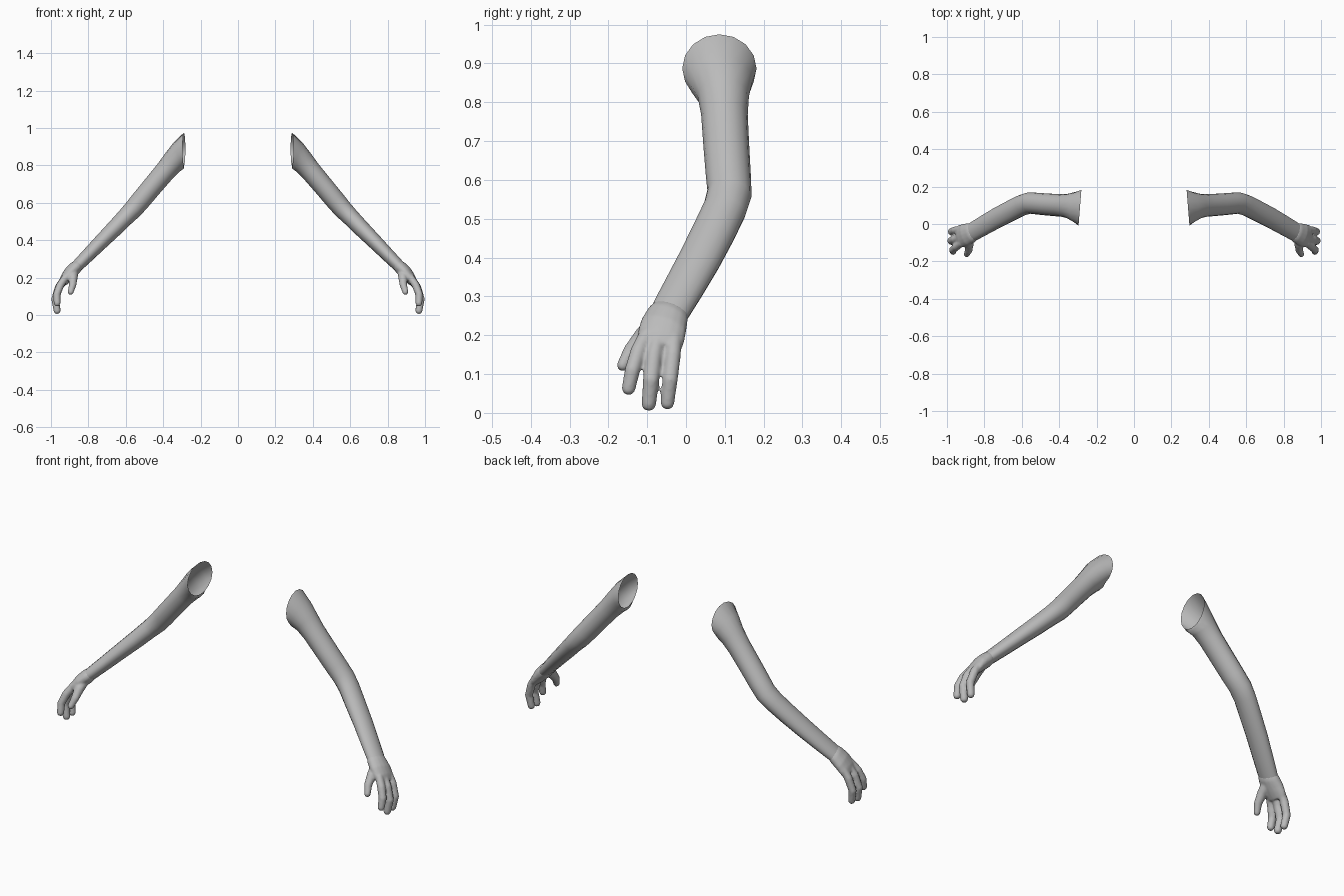
import bpy, bmesh, math
from mathutils import Vector

if "Cube" in bpy.data.objects:
    bpy.data.objects.remove(bpy.data.objects["Cube"])

skin = bpy.data.materials.new("grey")
skin.diffuse_color = (0.5, 0.5, 0.5, 1)
skin.use_nodes = True
skin.node_tree.nodes["Principled BSDF"].inputs["Base Color"].default_value = skin.diffuse_color


def tube(bm, rings, sides, start_cap=False, end_cap=False):
    """Loft elliptical rings: (centre, normal, half width, half thickness)."""
    loops = []
    for centre, normal, width, thick in rings:
        n = Vector(normal).normalized()
        u = Vector((0, 1, 0))
        u = (u - n * u.dot(n)).normalized()
        v = n.cross(u)
        loops.append([bm.verts.new(Vector(centre)
                      + u * width * math.cos(2 * math.pi * i / sides)
                      + v * thick * math.sin(2 * math.pi * i / sides))
                      for i in range(sides)])
    for a, b in zip(loops, loops[1:]):
        for i in range(sides):
            j = (i + 1) % sides
            bm.faces.new((a[i], a[j], b[j], b[i]))
    if start_cap:
        bm.faces.new(loops[0][::-1])
    if end_cap:
        bm.faces.new(loops[-1])


def finger(bm, points, radii):
    """Round-tipped tube through the points."""
    pts = [Vector(p) for p in points]
    rings = []
    for i, p in enumerate(pts):
        t = pts[min(i + 1, len(pts) - 1)] - pts[max(i - 1, 0)]
        rings.append((p, t, radii[i], radii[i]))
    t = (pts[-1] - pts[-2]).normalized()
    r = radii[-1]
    for a in (30, 55, 78):
        c, s = math.cos(math.radians(a)), math.sin(math.radians(a))
        rings.append((pts[-1] + t * r * s * 0.9, t, r * c, r * c))
    tube(bm, rings, 12, True, True)


def make(name, bm):
    bmesh.ops.recalc_face_normals(bm, faces=bm.faces)
    me = bpy.data.meshes.new(name)
    bm.to_mesh(me)
    bm.free()
    me.materials.append(skin)
    ob = bpy.data.objects.new(name, me)
    bpy.context.collection.objects.link(ob)
    for p in me.polygons:
        p.use_smooth = True
    return ob


def mirror(ob):
    m = ob.modifiers.new("mirror", 'MIRROR')
    m.use_mirror_merge = False


# Arm: open sleeve from the flared shoulder rim, over the elbow, to the wrist
bm = bmesh.new()
tube(bm, [
    ((.289, .086, .887), (1, .08, 0), .096, .088),
    ((.318, .090, .852), (.92, .03, -.38), .081, .074),
    ((.350, .096, .815), (.75, 0, -.66), .066, .062),
    ((.390, .099, .768), (.64, 0, -.77), .060, .056),
    ((.460, .104, .685), (.64, 0, -.77), .059, .054),
    ((.520, .109, .613), (.64, 0, -.77), .058, .053),
    ((.560, .112, .566), (.66, -.18, -.72), .058, .051),
    ((.600, .100, .525), (.68, -.32, -.66), .057, .047),
    ((.660, .070, .463), (.68, -.34, -.65), .057, .044),
    ((.730, .034, .393), (.68, -.36, -.64), .056, .040),
    ((.800, -.006, .322), (.68, -.40, -.62), .054, .036),
    ((.850, -.035, .272), (.68, -.40, -.62), .052, .033),
    ((.872, -.047, .250), (.68, -.40, -.62), .050, .031),
], 16)
mirror(make("arm", bm))

# Hand: palm, three fingers and a thumb fused into one surface
bm = bmesh.new()
tube(bm, [
    ((.858, -.040, .264), (.68, -.40, -.62), .050, .031),
    ((.872, -.047, .250), (.68, -.40, -.62), .056, .036),
    ((.900, -.058, .222), (.66, -.34, -.66), .062, .035),
    ((.924, -.065, .192), (.60, -.25, -.76), .062, .029),
    ((.938, -.068, .170), (.50, -.18, -.84), .056, .022),
], 16, True, True)
finger(bm, [(.920, -.100, .205), (.950, -.122, .160), (.969, -.138, .110),
            (.967, -.148, .062)], [.020, .021, .020, .018])
finger(bm, [(.925, -.070, .200), (.957, -.082, .150), (.978, -.090, .085),
            (.967, -.096, .022)], [.020, .022, .021, .019])
finger(bm, [(.925, -.030, .200), (.955, -.034, .150), (.976, -.041, .085),
            (.966, -.048, .025)], [.020, .021, .020, .018])
finger(bm, [(.880, -.070, .232), (.882, -.108, .200), (.884, -.142, .160),
            (.895, -.163, .122)], [.028, .025, .020, .016])
hand = make("hand", bm)
fuse = hand.modifiers.new("fuse", 'REMESH')
fuse.mode = 'VOXEL'
fuse.voxel_size = 0.005
fuse.use_smooth_shade = True
soft = hand.modifiers.new("soften", 'SMOOTH')
soft.factor = 0.5
soft.iterations = 5
mirror(hand)
